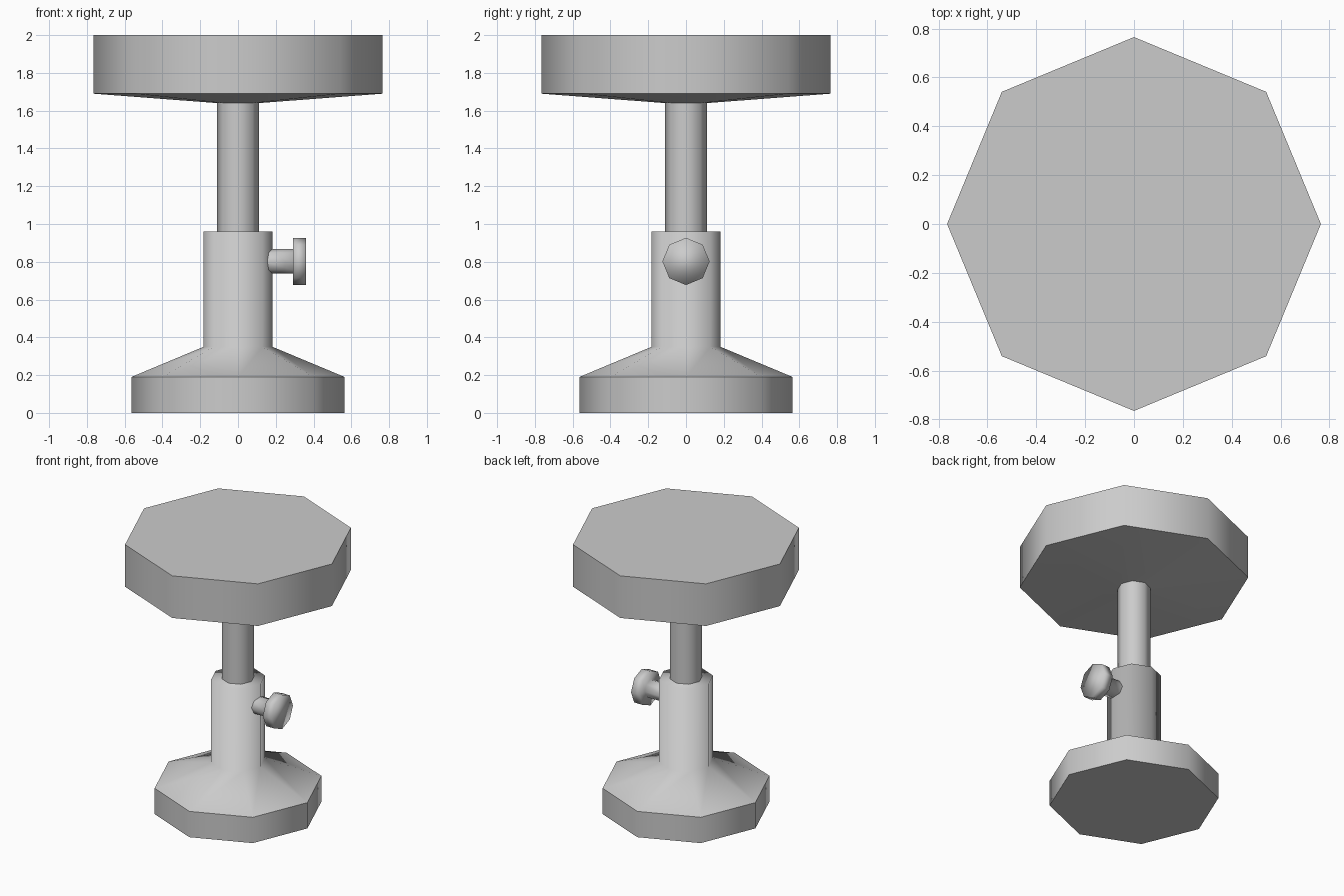
import bpy
import bmesh
from math import cos, sin, tau
from mathutils import Matrix

if "Cube" in bpy.data.objects:
    bpy.data.objects.remove(bpy.data.objects["Cube"])

SIDES = 8


def lathe(name, profile, sharp=(), caps=(True, True), matrix=Matrix()):
    """Turn (radius, height) points into an octagonal solid; rings in sharp get hard edges."""
    bm = bmesh.new()
    rings = [[bm.verts.new((r * cos(tau * i / SIDES), r * sin(tau * i / SIDES), z))
              for i in range(SIDES)] for r, z in profile]
    for a, b in zip(rings, rings[1:]):
        for i in range(SIDES):
            j = (i + 1) % SIDES
            bm.faces.new((a[i], a[j], b[j], b[i]))
    if caps[0]:
        bm.faces.new(rings[0][::-1])
    if caps[1]:
        bm.faces.new(rings[-1])
    for f in bm.faces:
        f.smooth = True
    for k in sharp:
        for i in range(SIDES):
            edge = bm.edges.get((rings[k][i], rings[k][(i + 1) % SIDES]))
            edge.smooth = False
    bm.transform(matrix)
    mesh = bpy.data.meshes.new(name)
    bm.to_mesh(mesh)
    bm.free()
    obj = bpy.data.objects.new(name, mesh)
    bpy.context.collection.objects.link(obj)
    return obj


# Foot disc flaring up into the collar
lathe("base", [(0.565, 0), (0.565, 0.19), (0.182, 0.35), (0.182, 0.96)], sharp=(0, 1))

# Sliding post
lathe("post", [(0.11, 0.94), (0.11, 1.645)], caps=(False, False))

# Seat with shallow cone underside
lathe("seat", [(0.11, 1.64), (0.765, 1.69), (0.765, 2.0)], sharp=(1, 2),
      caps=(False, True))

# Height-adjusting knob on the +x side of the collar
to_side = Matrix.Translation((0, 0, 0.802)) @ Matrix.Rotation(tau / 4, 4, 'Y')
lathe("knob", [(0.065, 0.14), (0.065, 0.29), (0.125, 0.29), (0.125, 0.36)],
      caps=(False, True), matrix=to_side)
